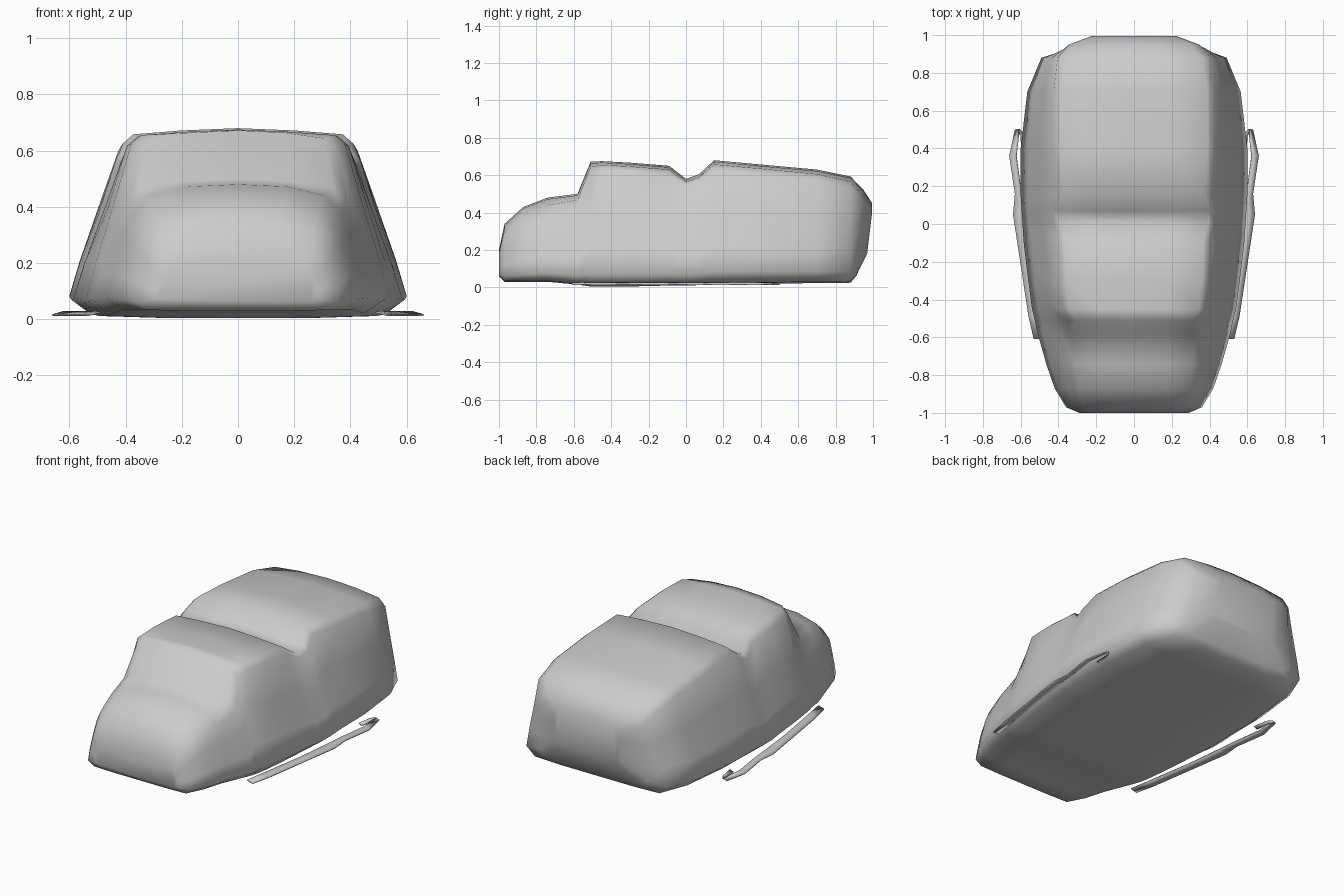
import bpy, bmesh
from math import radians

cube = bpy.data.objects.get("Cube")
if cube:
    bpy.data.objects.remove(cube)

# One flat colour for everything
grey = bpy.data.materials.new("light_grey")
grey.use_nodes = True
grey.diffuse_color = (0.6, 0.6, 0.6, 1)
grey.node_tree.nodes["Principled BSDF"].inputs["Base Color"].default_value = (0.6, 0.6, 0.6, 1)


def make_object(name, bm, angle):
    bmesh.ops.recalc_face_normals(bm, faces=bm.faces)
    mesh = bpy.data.meshes.new(name)
    bm.to_mesh(mesh)
    bm.free()
    mesh.materials.append(grey)
    obj = bpy.data.objects.new(name, mesh)
    bpy.context.collection.objects.link(obj)
    bpy.ops.object.select_all(action="DESELECT")
    obj.select_set(True)
    bpy.context.view_layer.objects.active = obj
    bpy.ops.object.shade_smooth_by_angle(angle=radians(angle))
    return obj


def section(bm, y, wide, roof, bottom, top, soft):
    """Closed cross-section: sloping sides, rounded shoulders, crowned roof."""
    h = top - bottom
    side = lambda f: wide + (roof - wide) * f
    half = [(wide * 0.5, bottom), (wide * 0.88, bottom + h * 0.01), (wide, bottom + h * 0.1),
            (side(0.2), bottom + h * 0.3), (side(0.55), bottom + h * 0.6),
            (roof + 0.015, top - soft), (roof - soft * 0.4, top - soft * 0.4),
            (roof * 0.5, top - 0.008)]
    ring = [(0, bottom)] + half + [(0, top)] + [(-x, z) for x, z in reversed(half)]
    # The tail leans forward towards its foot
    lean = 0.12 if y > 0.9 else 0
    return [bm.verts.new((x, y - lean * max(0, 0.4 - z), z)) for x, z in ring]


# Body stations: y, base half width, roof half width, bottom, top, shoulder softness
stations = [
    (-1.00, 0.29, 0.25, 0.06, 0.20, 0.04),
    (-0.97, 0.36, 0.30, 0.03, 0.34, 0.08),
    (-0.87, 0.42, 0.33, 0.03, 0.43, 0.10),
    (-0.74, 0.465, 0.35, 0.03, 0.48, 0.10),
    (-0.58, 0.51, 0.37, 0.015, 0.50, 0.08),
    (-0.51, 0.525, 0.335, 0.005, 0.672, 0.07),
    (-0.45, 0.54, 0.365, 0.005, 0.675, 0.05),
    (-0.30, 0.56, 0.38, 0.005, 0.667, 0.05),
    (-0.09, 0.585, 0.385, 0.01, 0.65, 0.05),
    (0.00, 0.59, 0.41, 0.01, 0.58, 0.04),
    (0.07, 0.595, 0.42, 0.012, 0.605, 0.04),
    (0.15, 0.60, 0.395, 0.015, 0.68, 0.055),
    (0.40, 0.60, 0.41, 0.02, 0.657, 0.055),
    (0.70, 0.565, 0.41, 0.023, 0.63, 0.06),
    (0.88, 0.49, 0.39, 0.025, 0.593, 0.07),
    (0.95, 0.38, 0.33, 0.06, 0.52, 0.08),
    (0.995, 0.23, 0.21, 0.18, 0.45, 0.05),
]
bm = bmesh.new()
rings = [section(bm, *s) for s in stations]
for a, b in zip(rings, rings[1:]):
    n = len(a)
    for i in range(n):
        j = (i + 1) % n
        bm.faces.new((a[i], a[j], b[j], b[i]))
bm.faces.new(rings[0])
bm.faces.new(rings[-1])
make_object("body", bm, 75)

# Thin side rails: outer edge bulges away from the body, then hooks back to it
rail = [(0.49, 0.53, -0.61), (0.51, 0.558, -0.49), (0.56, 0.605, -0.18),
        (0.585, 0.64, 0.05), (0.595, 0.63, 0.16), (0.622, 0.66, 0.36),
        (0.605, 0.63, 0.50), (0.585, 0.60, 0.47), (0.57, 0.595, 0.38)]
for name, sign in (("left_rail", 1), ("right_rail", -1)):
    bm = bmesh.new()
    pairs = [[bm.verts.new((sign * x, y, z)) for x, z in ((inner, 0.026), (outer, 0.015))]
             for inner, outer, y in rail]
    for p, q in zip(pairs, pairs[1:]):
        bm.faces.new((p[0], p[1], q[1], q[0]))
    obj = make_object(name, bm, 30)
    thick = obj.modifiers.new("thickness", "SOLIDIFY")
    thick.thickness = 0.006
    thick.offset = 0
